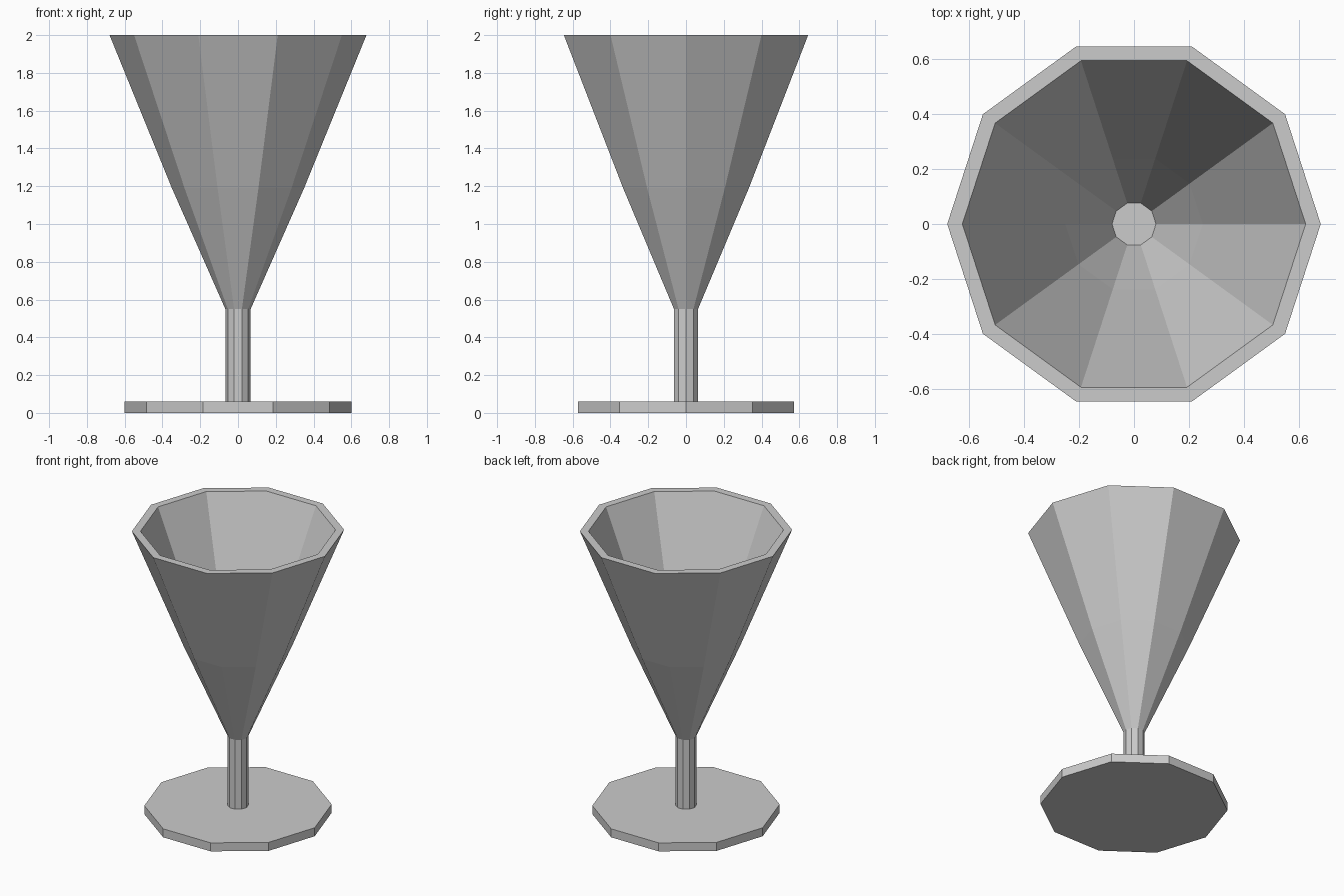
import bpy
import bmesh
from math import cos, sin, tau

if "Cube" in bpy.data.objects:
    bpy.data.objects.remove(bpy.data.objects["Cube"])

SIDES = 10


def lathe(name, profile):
    """Spin a (radius, z) profile into a closed, flat-faced ten-sided solid."""
    bm = bmesh.new()
    rings = [[bm.verts.new((r * cos(tau * i / SIDES), r * sin(tau * i / SIDES), z))
              for i in range(SIDES)] for r, z in profile]
    for low, high in zip(rings, rings[1:]):
        for i in range(SIDES):
            j = (i + 1) % SIDES
            bm.faces.new((low[i], low[j], high[j], high[i]))
    bm.faces.new(rings[0][::-1])
    bm.faces.new(rings[-1])
    bmesh.ops.recalc_face_normals(bm, faces=bm.faces)
    mesh = bpy.data.meshes.new(name)
    bm.to_mesh(mesh)
    bm.free()
    obj = bpy.data.objects.new(name, mesh)
    bpy.context.collection.objects.link(obj)
    return obj


# Flat foot
lathe("foot", [(0.6, 0.0), (0.6, 0.06)])

# Thin stem
lathe("stem", [(0.067, 0.06), (0.067, 0.55)])

# Hollow bowl: up the outside, over the rim, down the inside to the floor
lathe("bowl", [(0.067, 0.55), (0.35, 1.19), (0.68, 2.0),
               (0.625, 2.0), (0.25, 1.08), (0.08, 0.69)])
